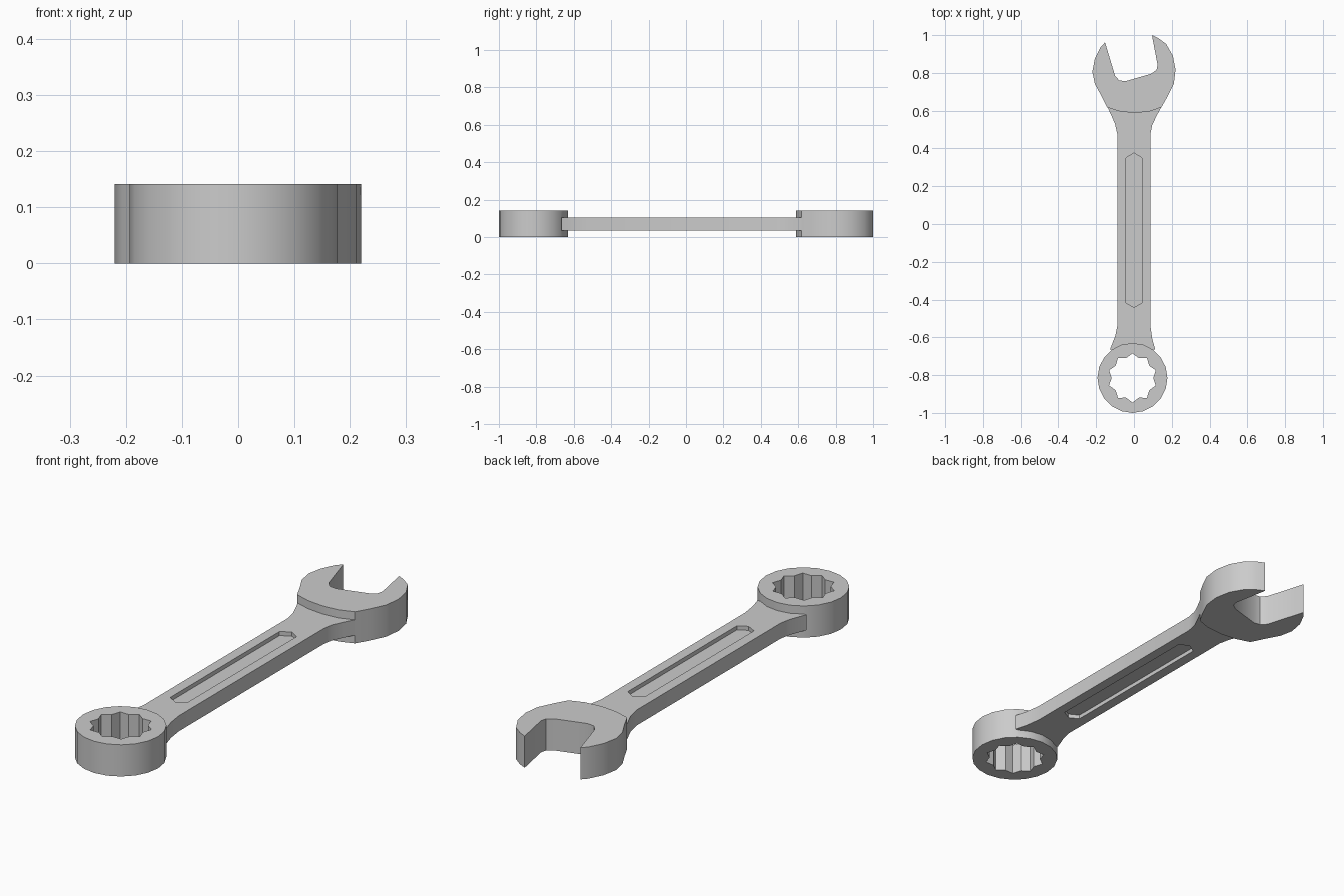
import bpy, bmesh, math

if "Cube" in bpy.data.objects:
    bpy.data.objects.remove(bpy.data.objects["Cube"])


def prism(name, pts, z0, z1):
    """Extrude a closed outline from z0 to z1."""
    bm = bmesh.new()
    face = bm.faces.new([bm.verts.new((x, y, z0)) for x, y in pts])
    ext = bmesh.ops.extrude_face_region(bm, geom=[face])
    for v in ext["geom"]:
        if isinstance(v, bmesh.types.BMVert):
            v.co.z = z1
    bmesh.ops.recalc_face_normals(bm, faces=bm.faces)
    me = bpy.data.meshes.new(name)
    bm.to_mesh(me)
    bm.free()
    ob = bpy.data.objects.new(name, me)
    bpy.context.collection.objects.link(ob)
    return ob


def ring_pts(cx, cy, radii, n):
    """Points around a centre, cycling through the given radii, first one at the top."""
    out = []
    for i in range(n):
        a = math.pi / 2 + 2 * math.pi * i / n
        r = radii[i % len(radii)]
        out.append((cx + r * math.cos(a), cy + r * math.sin(a)))
    return out


def combine(target, tool, op):
    """Apply a boolean and remove the tool."""
    mod = target.modifiers.new("bool", 'BOOLEAN')
    mod.operation, mod.object, mod.solver = op, tool, 'EXACT'
    bpy.ops.object.select_all(action='DESELECT')
    bpy.context.view_layer.objects.active = target
    target.select_set(True)
    bpy.ops.object.modifier_apply(modifier=mod.name)
    bpy.data.objects.remove(tool, do_unlink=True)


HEAD = 0.141
Z0, Z1, DEPTH = 0.036, 0.105, 0.018

# Handle shank flaring into both heads
spanner = prism("spanner", [
    (-0.127, -0.665), (0.113, -0.665), (0.097, -0.61), (0.087, -0.54),
    (0.087, 0.475), (0.097, 0.525), (0.12, 0.573), (0.15, 0.63),
    (-0.145, 0.63), (-0.12, 0.576), (-0.1, 0.53), (-0.088, 0.475),
    (-0.088, -0.54), (-0.098, -0.59)], Z0, Z1)

# Recessed grooves on both faces
groove = [(0, 0.376), (-0.042, 0.35), (-0.042, -0.418),
          (0, -0.441), (0.042, -0.418), (0.042, 0.35)]
for a, b in ((Z1 - DEPTH, Z1 + 0.05), (Z0 - 0.05, Z0 + DEPTH)):
    combine(spanner, prism("groove_cutter", groove, a, b), 'DIFFERENCE')

# Ring head with ten-point socket
ring = prism("ring_head", ring_pts(-0.008, -0.815, [0.185], 20), 0, HEAD)
socket = prism("socket_cutter", ring_pts(-0.008, -0.815, [0.13, 0.11], 20), -0.1, 0.3)
combine(ring, socket, 'DIFFERENCE')
combine(spanner, ring, 'UNION')

# Open jaw head
jaw = prism("jaw_head", [
    (0.095, 1.0), (0.112, 0.842), (0.125, 0.842), (0.119, 0.815), (0.09, 0.795),
    (-0.045, 0.756), (-0.078, 0.76), (-0.1, 0.785), (-0.153, 0.962),
    (-0.175, 0.938), (-0.207, 0.875), (-0.22, 0.806), (-0.207, 0.742),
    (-0.172, 0.678), (-0.142, 0.617), (-0.074, 0.596), (0, 0.588),
    (0.08, 0.595), (0.145, 0.618), (0.178, 0.675), (0.211, 0.743),
    (0.22, 0.817), (0.206, 0.89), (0.17, 0.953), (0.13, 0.983)][:1] + [
    (0.125, 0.842), (0.119, 0.815), (0.09, 0.795),
    (-0.045, 0.756), (-0.078, 0.76), (-0.1, 0.785), (-0.153, 0.962),
    (-0.175, 0.938), (-0.207, 0.875), (-0.22, 0.806), (-0.207, 0.742),
    (-0.172, 0.678), (-0.142, 0.617), (-0.074, 0.596), (0, 0.588),
    (0.08, 0.595), (0.145, 0.618), (0.178, 0.675), (0.211, 0.743),
    (0.22, 0.817), (0.206, 0.89), (0.17, 0.953), (0.13, 0.983)], 0, HEAD)
combine(spanner, jaw, 'UNION')

# Smooth curved sides, crisp edges
bpy.ops.object.shade_smooth_by_angle(angle=math.radians(30))
